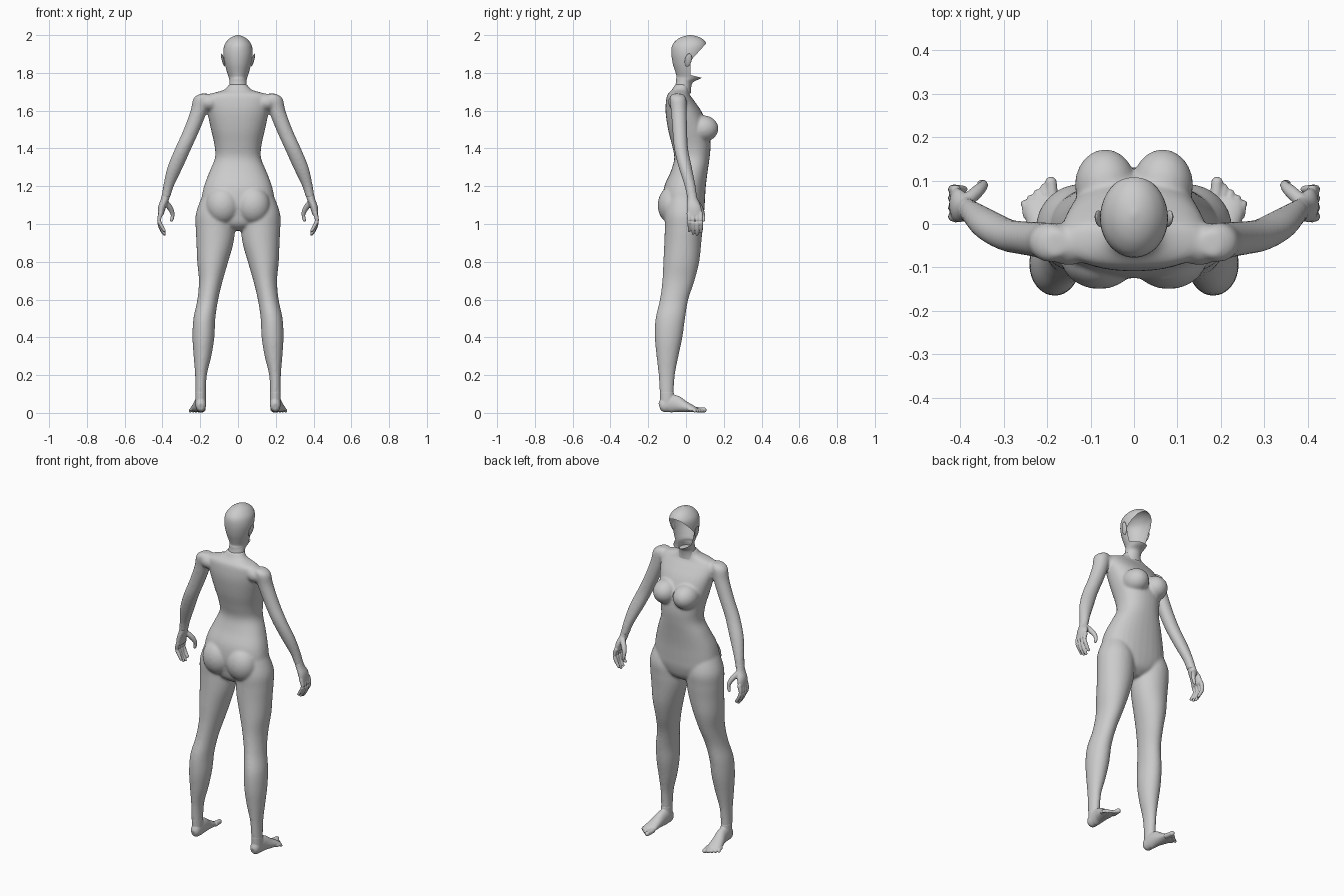
import bpy, bmesh, math
from mathutils import Vector, Matrix

if "Cube" in bpy.data.objects:
    bpy.data.objects.remove(bpy.data.objects["Cube"])

skin = bpy.data.materials.new("light_grey")
skin.diffuse_color = (0.6, 0.6, 0.6, 1)
skin.use_nodes = True
skin.node_tree.nodes["Principled BSDF"].inputs["Base Color"].default_value = skin.diffuse_color


def spline(rows, steps=4):
    """Catmull-Rom through rows of numbers."""
    out = []
    for i in range(len(rows) - 1):
        p = [rows[max(0, min(len(rows) - 1, i + k))] for k in (-1, 0, 1, 2)]
        for s in range(steps):
            t = s / steps
            out.append([0.5 * (2 * b + (c - a) * t + (2 * a - 5 * b + 4 * c - d) * t * t
                               + (3 * b - a - 3 * c + d) * t ** 3)
                        for a, b, c, d in zip(*p)])
    return out + [list(rows[-1])]


def loft(bm, rows, level=True, sides=32, power=1.0, caps=True):
    """Rows are x, y, z and two radii; rings lie level or follow the path."""
    rows = spline(rows)
    rings = []
    for i, (x, y, z, a, b) in enumerate(rows):
        nxt, prv = rows[min(i + 1, len(rows) - 1)], rows[max(i - 1, 0)]
        rot = Matrix.Identity(3)
        if not level:
            rot = (Vector(nxt[:3]) - Vector(prv[:3])).to_track_quat('Z', 'Y').to_matrix()
        ring = []
        for k in range(sides):
            t = 2 * math.pi * k / sides
            c, s = math.cos(t), math.sin(t)
            u = math.copysign(abs(c) ** power, c) * a
            v = math.copysign(abs(s) ** power, s) * b
            ring.append(bm.verts.new(Vector((x, y, z)) + rot @ Vector((u, v, 0))))
        rings.append(ring)
    for lo, hi in zip(rings, rings[1:]):
        for k in range(sides):
            j = (k + 1) % sides
            bm.faces.new((lo[k], lo[j], hi[j], hi[k]))
    if caps:
        bm.faces.new(rings[0])
        bm.faces.new(rings[-1])


def finger(bm, rows):
    """Round-ended tube; rows are x, y, z, radius."""
    loft(bm, [(x, y, z, r, r) for x, y, z, r in rows], level=False, sides=12)
    x, y, z, r = rows[-1]
    ball(bm, (x, y, z), (r, r, r))


def ball(bm, centre, radii):
    m = Matrix.Translation(centre) @ Matrix.Diagonal((*radii, 1))
    bmesh.ops.create_uvsphere(bm, u_segments=24, v_segments=16, radius=1, matrix=m)


def finish(bm, name, voxel=0, smooth=0):
    bmesh.ops.recalc_face_normals(bm, faces=bm.faces[:])
    for f in bm.faces:
        f.smooth = True
    me = bpy.data.meshes.new(name)
    bm.to_mesh(me)
    bm.free()
    me.materials.append(skin)
    ob = bpy.data.objects.new(name, me)
    bpy.context.collection.objects.link(ob)
    if voxel:
        m = ob.modifiers.new("fuse", 'REMESH')
        m.mode, m.voxel_size, m.use_smooth_shade = 'VOXEL', voxel, True
    if smooth:
        m = ob.modifiers.new("soften", 'SMOOTH')
        m.factor, m.iterations = 0.5, smooth
    return ob


def side(rows, s):
    return [(s * r[0], *r[1:]) for r in rows]


# Torso: half width, back, front, height
torso = [(.03, -.06, .03, .965), (.12, -.10, .075, 1.0), (.19, -.115, .095, 1.06),
         (.195, -.125, .10, 1.12), (.18, -.115, .105, 1.2), (.15, -.08, .115, 1.28),
         (.122, -.062, .125, 1.35), (.125, -.075, .13, 1.42), (.143, -.095, .12, 1.5),
         (.162, -.108, .085, 1.59), (.17, -.106, .045, 1.65), (.155, -.098, .02, 1.685),
         (.075, -.075, .015, 1.71), (.048, -.058, .018, 1.74)]
bm = bmesh.new()
loft(bm, [(0, (b + f) / 2, z, w, (f - b) / 2) for w, b, f, z in torso], power=0.88)

# Limbs and rounded masses: x, y, z, radius across, radius deep
leg = [(.125, -.015, 1.16, .06, .07), (.122, -.01, 1.06, .1, .1), (.12, -.012, .98, .104, .1),
       (.122, -.017, .9, .098, .098), (.134, -.025, .8, .082, .095), (.144, -.04, .7, .063, .085),
       (.16, -.063, .6, .055, .075), (.178, -.083, .5, .058, .078), (.183, -.092, .4, .058, .073),
       (.188, -.098, .3, .047, .058), (.196, -.102, .2, .031, .043),
       (.198, -.102, .1, .028, .037), (.198, -.1, .05, .027, .036)]
arm = [(.178, -.045, 1.69, .022, .028), (.192, -.043, 1.665, .044, .044),
       (.207, -.038, 1.6, .044, .042), (.245, -.033, 1.5, .043, .039),
       (.29, -.026, 1.4, .043, .037), (.333, -.004, 1.3, .041, .035),
       (.368, .022, 1.2, .028, .029), (.382, .032, 1.14, .023, .027)]
for s in (-1, 1):
    loft(bm, side(leg, s))
    loft(bm, side(arm, s))
    ball(bm, (s * .066, .09, 1.505), (.07, .082, .07))
    ball(bm, (s * .08, -.072, 1.1), (.09, .078, .1))
    ball(bm, (s * .15, -.045, 1.645), (.06, .05, .045))
finish(bm, "body", 0.007, 8)

# Hands with four fingers and a thumb
for s, label in ((-1, "left"), (1, "right")):
    bm = bmesh.new()
    palm = [(.38, .03, 1.165, .021, .024), (.387, .034, 1.13, .022, .028),
            (.402, .042, 1.09, .021, .038), (.41, .045, 1.045, .015, .04)]
    loft(bm, side(palm, s))
    for i in range(4):
        y = .015 + .021 * i
        drop = (.015, .0, -.005, .008)[i]
        finger(bm, side([(.408, y, 1.06, .012), (.418, y + .002, 1.02, .011),
                         (.408, y + .003, .98 + drop, .01), (.39, y + .002, .95 + drop, .008)], s))
    finger(bm, side([(.388, .05, 1.12, .016), (.36, .075, 1.085, .015),
                     (.346, .09, 1.05, .011), (.352, .093, 1.02, .009)], s))
    finish(bm, label + "_hand", 0.004, 3)

    # Feet with five toes
    bm = bmesh.new()
    foot = [(.197, -.14, .032, .014, .018), (.197, -.125, .037, .026, .035),
            (.197, -.09, .05, .029, .048), (.2, -.05, .047, .031, .044),
            (.207, -.01, .034, .035, .031), (.213, .03, .023, .039, .02),
            (.215, .055, .017, .034, .012)]
    loft(bm, side(foot, s), level=False)
    loft(bm, side([(.198, -.1, .03, .026, .034), (.198, -.1, .07, .028, .037),
                   (.198, -.102, .115, .028, .037)], s))
    for i in range(5):
        r = .014 if i == 0 else .0105 - .0006 * i
        x, y = .185 + .0155 * i, .045 - .008 * i
        finger(bm, side([(x, y, .018, r), (x + .004, y + .03, .016, r),
                         (x + .006, y + .05 - .004 * i, r + .001, r)], s))
    finish(bm, label + "_foot", 0.004, 3)

    # Ears
    bm = bmesh.new()
    ball(bm, (0, 0, 0), (.007, .018, .036))
    turn = Matrix.Rotation(s * math.radians(15), 4, 'Y') @ Matrix.Rotation(math.radians(-12), 4, 'X')
    bmesh.ops.transform(bm, matrix=Matrix.Translation((s * .079, .012, 1.868)) @ turn, verts=bm.verts)
    finish(bm, label + "_ear")

# Head and neck: open shell with the face cut away above the chin
head = [(0, -.02, 1.69, .06, .045), (0, -.016, 1.72, .049, .043), (0, -.008, 1.75, .045, .045),
        (0, .01, 1.768, .047, .062), (0, .02, 1.782, .051, .07), (0, .017, 1.81, .06, .075),
        (0, .012, 1.85, .07, .082), (0, .013, 1.9, .078, .09), (0, .019, 1.945, .073, .092),
        (0, .022, 1.975, .053, .071), (0, .022, 1.992, .029, .04), (0, .022, 2.0, .004, .005)]
bm = bmesh.new()
loft(bm, head, sides=48)
cuts = [((0, .02, 1.86), (0, .74, -.67)), ((0, .025, 1.8), (0, 1, 0)), ((0, .02, 1.79), (0, .25, 1))]
for co, no in cuts:
    bmesh.ops.bisect_plane(bm, geom=bm.verts[:] + bm.edges[:] + bm.faces[:],
                           plane_co=co, plane_no=no)
face = [f for f in bm.faces
        if all((f.calc_center_median() - Vector(co)).dot(Vector(no)) > 0 for co, no in cuts)]
base = [f for f in bm.faces if len(f.verts) > 20 and f.calc_center_median().z < 1.7]
bmesh.ops.delete(bm, geom=face + base, context='FACES')
finish(bm, "head_and_neck")
